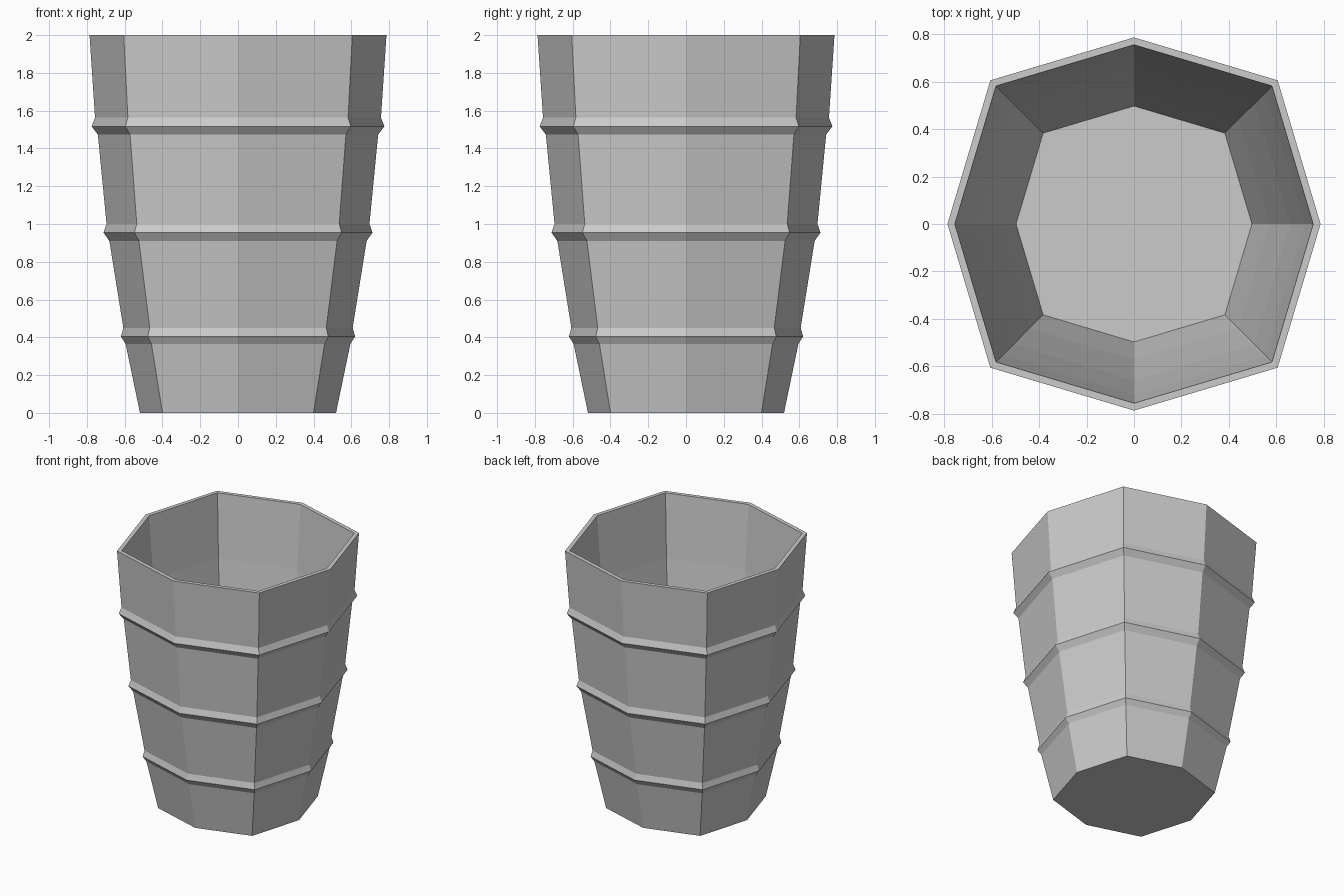
import bpy, bmesh

if "Cube" in bpy.data.objects:
    bpy.data.objects.remove(bpy.data.objects["Cube"])

DIAG = 0.77  # diagonal corner x and y relative to the axis corner radius

# Outer wall from foot to rim, with three ribs: (radius, height)
outer = [(0.519, 0.0),
         (0.595, 0.365), (0.620, 0.405), (0.607, 0.45),
         (0.681, 0.91), (0.712, 0.955), (0.696, 1.0),
         (0.742, 1.473), (0.775, 1.517), (0.757, 1.563),
         (0.786, 2.0)]
# Smooth inner wall from rim down to the floor
inner = [(0.755, 2.0), (0.720, 1.517), (0.659, 0.955), (0.571, 0.405), (0.497, 0.04)]


def ring(bm, r, z):
    d = r * DIAG
    pts = [(r, 0), (d, d), (0, r), (-d, d), (-r, 0), (-d, -d), (0, -r), (d, -d)]
    return [bm.verts.new((x, y, z)) for x, y in pts]


# Cup: eight-sided rings bridged along the profile, closed by base and floor
bm = bmesh.new()
rings = [ring(bm, r, z) for r, z in outer + inner]
for a, b in zip(rings, rings[1:]):
    for i in range(8):
        j = (i + 1) % 8
        bm.faces.new((a[i], a[j], b[j], b[i]))
bm.faces.new(rings[0][::-1])
bm.faces.new(rings[-1])
bmesh.ops.recalc_face_normals(bm, faces=bm.faces)

mesh = bpy.data.meshes.new("ribbed_cup")
bm.to_mesh(mesh)
bm.free()
bpy.context.collection.objects.link(bpy.data.objects.new("ribbed_cup", mesh))
